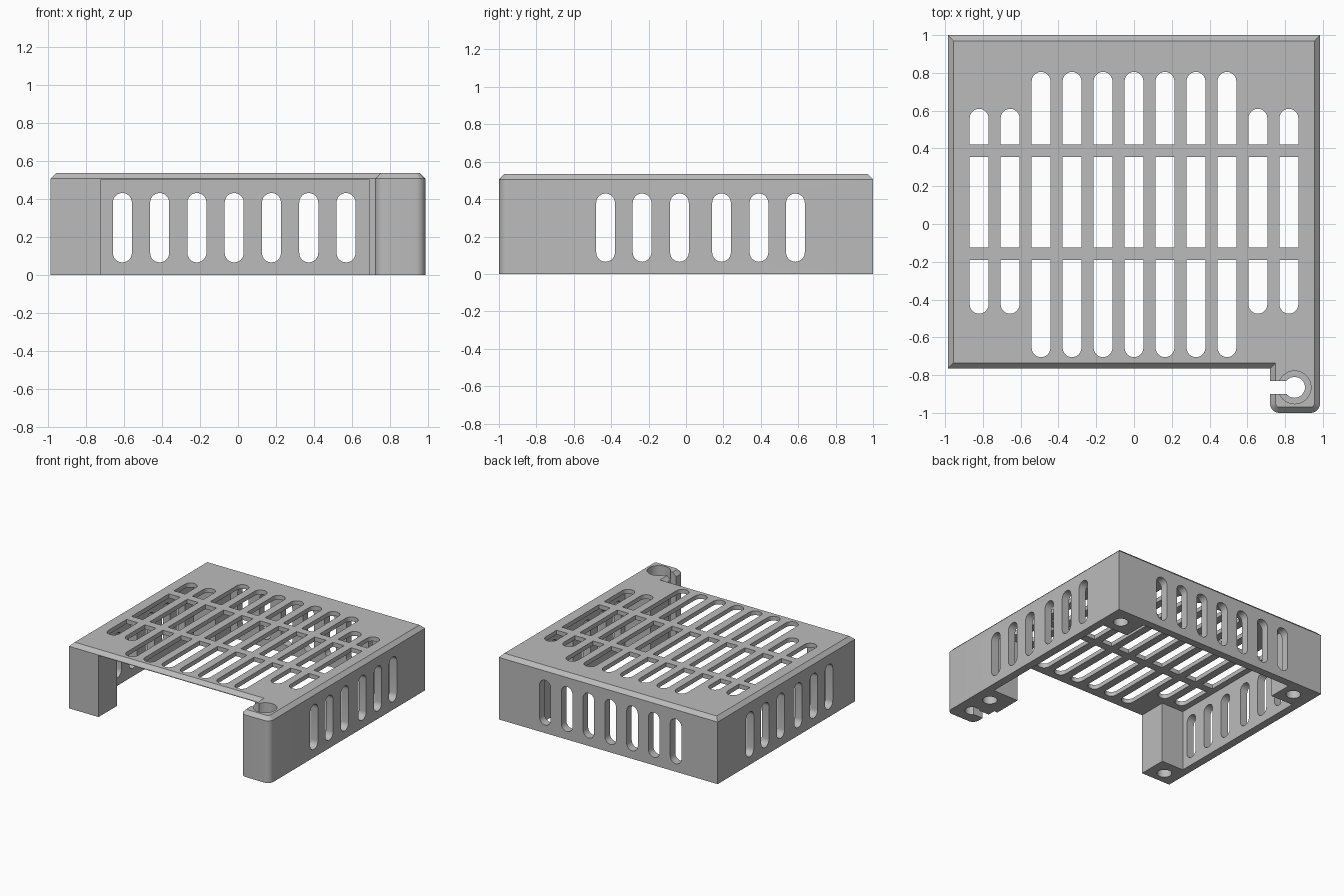
import bpy, bmesh, math
from mathutils import Vector

cube = bpy.data.objects.get("Cube")
if cube:
    bpy.data.objects.remove(cube, do_unlink=True)

TOP, CHAMFER = 0.535, 0.03
SIDE, FRONT = 0.985, -0.765
PLATE = 0.5            # underside of the top plate
R = 0.05               # slot half width

grey = bpy.data.materials.new("light_grey")
grey.use_nodes = True
colour = (0.5, 0.5, 0.5, 1)
grey.diffuse_color = colour
grey.node_tree.nodes["Principled BSDF"].inputs["Base Color"].default_value = colour


def make_object(name, bm):
    bmesh.ops.recalc_face_normals(bm, faces=bm.faces)
    mesh = bpy.data.meshes.new(name)
    bm.to_mesh(mesh)
    bm.free()
    mesh.materials.append(grey)
    obj = bpy.data.objects.new(name, mesh)
    bpy.context.collection.objects.link(obj)
    return obj


def prism(bm, outline, lo, hi, axis="z"):
    """Extrude a 2D outline along an axis; return the far cap."""
    place = {"x": lambda u, v, w: (w, u, v),
             "y": lambda u, v, w: (u, w, v),
             "z": lambda u, v, w: (u, v, w)}[axis]
    rings = [[bm.verts.new(place(u, v, w)) for u, v in outline] for w in (lo, hi)]
    n = len(outline)
    for i in range(n):
        j = (i + 1) % n
        bm.faces.new((rings[0][i], rings[0][j], rings[1][j], rings[1][i]))
    bm.faces.new(rings[0][::-1])
    return bm.faces.new(rings[1])


def arc(cx, cy, r, start, end, steps):
    return [(cx + r * math.cos(math.radians(start + (end - start) * i / steps)),
             cy + r * math.sin(math.radians(start + (end - start) * i / steps)))
            for i in range(steps + 1)]


def circle(cx, cy, r):
    return arc(cx, cy, r, 0, 360, 32)[:-1]


def slot(c, lo, hi, round_lo=True, round_hi=True):
    """Upright slot outline with round or square ends."""
    low = arc(c, lo + R, R, 180, 360, 12) if round_lo else [(c - R, lo), (c + R, lo)]
    high = arc(c, hi - R, R, 0, 180, 12) if round_hi else [(c + R, hi), (c - R, hi)]
    return low + high


def cut(target, bm):
    cutter = make_object("cutter", bm)
    cutter.hide_render = True
    mod = target.modifiers.new("cut", "BOOLEAN")
    mod.operation, mod.solver, mod.object = "DIFFERENCE", "EXACT", cutter
    bpy.context.view_layer.objects.active = target
    bpy.ops.object.modifier_apply(modifier=mod.name)
    bpy.data.objects.remove(cutter, do_unlink=True)


# Solid body with the corner ear and chamfered top rim
EAR = 0.72
outline = [(-SIDE, 1), (-SIDE, FRONT), (EAR, FRONT)]
outline += arc(EAR + R, -1 + R, R, 180, 270, 8)
outline += arc(SIDE - R, -1 + R, R, 270, 360, 8)
outline += [(SIDE, 1)]
bm = bmesh.new()
cap = prism(bm, outline, 0, TOP - CHAMFER)
bmesh.ops.recalc_face_normals(bm, faces=bm.faces)
bmesh.ops.inset_region(bm, faces=[cap], thickness=CHAMFER, depth=0,
                       use_even_offset=True)
for v in cap.verts:
    v.co.z = TOP
body = make_object("vented_cover", bm)

# Hollow underside, leaving walls, four corner posts and an open front
bm = bmesh.new()
prism(bm, [(-0.72, -0.8), (0.69, -0.8), (0.69, -0.53), (0.92, -0.53),
           (0.92, 0.74), (0.69, 0.74), (0.69, 0.935), (-0.72, 0.935),
           (-0.72, 0.74), (-0.92, 0.74), (-0.92, -0.53), (-0.72, -0.53)],
      -0.1, PLATE)
cut(body, bm)

# Top vents, interrupted by two cross ribs
bm = bmesh.new()
for i in range(-5, 6):
    x = i * 0.164
    lo, hi = (-0.475, 0.61) if abs(i) > 3 else (-0.705, 0.805)
    prism(bm, slot(x, lo, -0.19, True, False), 0.46, 0.6)
    prism(bm, slot(x, -0.125, 0.355, False, False), 0.46, 0.6)
    prism(bm, slot(x, 0.42, hi, False, True), 0.46, 0.6)

# Back and side vents
for i in range(-3, 4):
    prism(bm, slot(-0.02 + i * 0.196, 0.065, 0.43), 0.88, 1.1, "y")
for y in (-0.43, -0.235, -0.035, 0.19, 0.39, 0.585):
    for a, b in ((-1.1, -0.89), (0.89, 1.1)):
        prism(bm, slot(y, 0.065, 0.43), a, b, "x")

# Screw holes under the posts
for x, y in ((-0.83, 0.86), (0.85, 0.86), (-0.85, -0.66), (0.85, -0.66)):
    prism(bm, circle(x, y, 0.055), -0.1, 0.25)
cut(body, bm)

# Keyhole in the ear: bore, side slit and deep counterbore
for shape, z in ((circle(0.85, -0.865, 0.055), -0.1),
                 ([(0.6, -0.9), (0.85, -0.9), (0.85, -0.83), (0.6, -0.83)], -0.1),
                 (circle(0.85, -0.865, 0.087), 0.065)):
    bm = bmesh.new()
    prism(bm, shape, z, 0.7)
    cut(body, bm)

# Smooth the curved walls, keep the hard edges
bpy.ops.object.select_all(action="DESELECT")
body.select_set(True)
bpy.context.view_layer.objects.active = body
bpy.ops.object.shade_smooth_by_angle(angle=math.radians(30))
